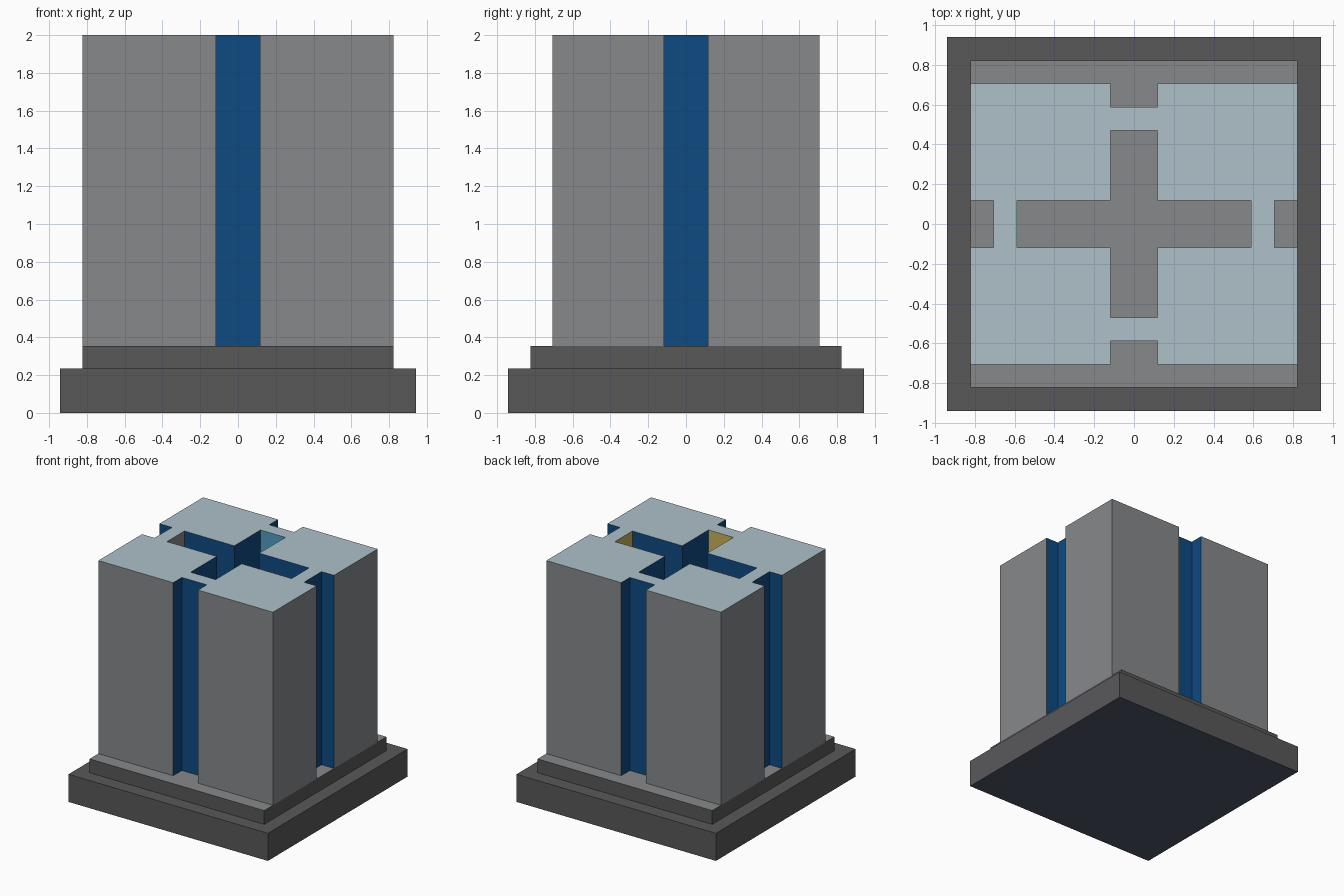
import bpy
import bmesh

cube = bpy.data.objects.get("Cube")
if cube:
    bpy.data.objects.remove(cube, do_unlink=True)

U = 2 / 17  # the model sits on a regular grid, 17 units tall


def material(name, rgb):
    """Flat material from 0-255 sRGB values."""
    lin = [((c / 255 + 0.055) / 1.055) ** 2.4 for c in rgb]
    m = bpy.data.materials.new(name)
    m.use_nodes = True
    m.diffuse_color = (*lin, 1)
    m.node_tree.nodes["Principled BSDF"].inputs["Base Color"].default_value = (*lin, 1)
    return m


STONE = material("grey stone", (134, 137, 139))
DARK = material("dark grey", (89, 88, 90))
BLUE = material("deep blue", (13, 74, 130))
PALE = material("pale blue", (173, 193, 201))
SKY = material("sky blue", (81, 158, 196))
OCHRE = material("ochre", (200, 178, 90))
SLATE = material("slate", (78, 85, 102))


def make_object(name, bm, mats):
    mesh = bpy.data.meshes.new(name)
    bm.to_mesh(mesh)
    bm.free()
    for m in mats:
        mesh.materials.append(m)
    obj = bpy.data.objects.new(name, mesh)
    bpy.context.collection.objects.link(obj)
    return obj


def slab(name, half, z0, z1, side, top, bottom):
    """Square slab with its own top and bottom colours."""
    bm = bmesh.new()
    bmesh.ops.create_cube(bm, size=1)
    for v in bm.verts:
        v.co = (v.co.x * 2 * half * U, v.co.y * 2 * half * U,
                (z1 if v.co.z > 0 else z0) * U)
    bm.normal_update()
    for f in bm.faces:
        f.material_index = 1 if f.normal.z > 0.5 else 2 if f.normal.z < -0.5 else 0
    return make_object(name, bm, [side, top, bottom])


# Stepped plinth
slab("base_slab", 8, 0, 2, DARK, DARK, SLATE)
slab("base_step", 7, 2, 3, DARK, STONE, DARK)

# Tower plan: a block less four edge grooves and a cross-shaped shaft
XS = [-7, -6, -5, -1, 1, 5, 6, 7]
YS = [-6, -5, -4, -1, 1, 4, 5, 6]
Z0, Z1 = 3, 17


def inside(x, y):
    return abs(x) < 7 and abs(y) < 6


def in_shaft(x, y):
    return (abs(x) < 5 and abs(y) < 1) or (abs(x) < 1 and abs(y) < 4)


def in_groove(x, y):
    return (abs(x) > 6 and abs(y) < 1) or (abs(y) > 5 and abs(x) < 1)


def solid(x, y):
    return inside(x, y) and not in_shaft(x, y) and not in_groove(x, y)


def wall_material(x, y, nx, ny):
    """Colour of a wall from the point just outside it and its direction."""
    if not inside(x, y):
        return 0
    if in_shaft(x, y):
        if abs(x) > 4.5 and nx:   # shaft ends along x
            return 0 if x < 0 else 4
        if abs(y) > 3.5 and ny:   # shaft ends along y
            return 3 if y > 0 else 4
    return 1


bm = bmesh.new()


def quad(points, mat):
    f = bm.faces.new([bm.verts.new((x * U, y * U, z * U)) for x, y, z in points])
    f.material_index = mat


for xa, xb in zip(XS, XS[1:]):
    for ya, yb in zip(YS, YS[1:]):
        cx, cy = (xa + xb) / 2, (ya + yb) / 2
        if not solid(cx, cy):
            continue
        # Roof of this cell
        quad([(xa, ya, Z1), (xb, ya, Z1), (xb, yb, Z1), (xa, yb, Z1)], 2)
        # Walls wherever the neighbouring space is empty
        for p, q, n in (((xa, ya), (xb, ya), (0, -1)), ((xb, ya), (xb, yb), (1, 0)),
                        ((xb, yb), (xa, yb), (0, 1)), ((xa, yb), (xa, ya), (-1, 0))):
            ox = (p[0] + q[0]) / 2 + n[0] * 0.1
            oy = (p[1] + q[1]) / 2 + n[1] * 0.1
            if not solid(ox, oy):
                quad([(*p, Z0), (*q, Z0), (*q, Z1), (*p, Z1)],
                     wall_material(ox, oy, *n))

# Weld the cells and merge flat neighbours of one colour
bmesh.ops.remove_doubles(bm, verts=bm.verts[:], dist=1e-4)
bmesh.ops.dissolve_limit(bm, angle_limit=0.01, verts=bm.verts[:],
                         edges=bm.edges[:], delimit={'MATERIAL'})
make_object("tower", bm, [STONE, BLUE, PALE, SKY, OCHRE])
